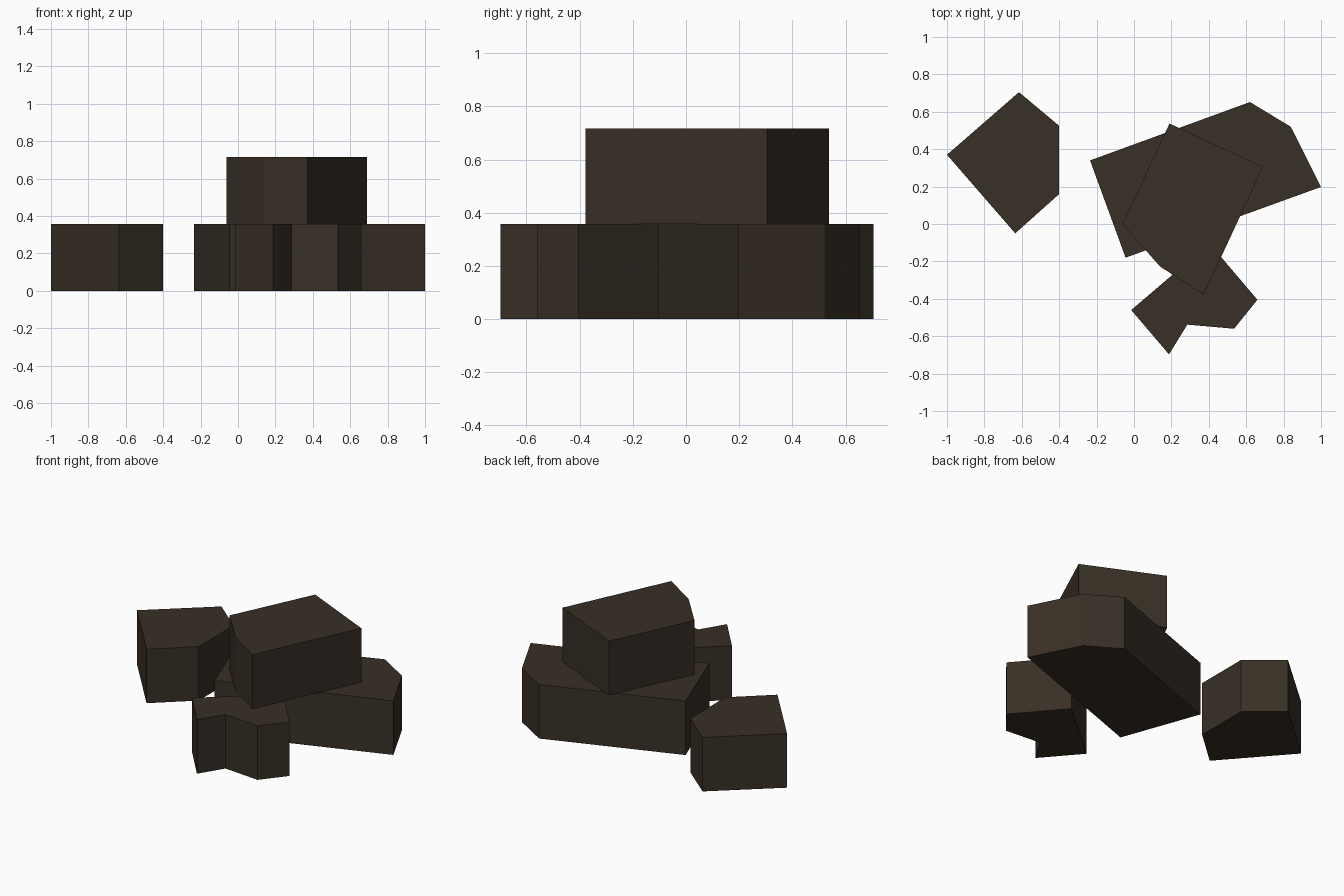
import bpy, bmesh

if "Cube" in bpy.data.objects:
    bpy.data.objects.remove(bpy.data.objects["Cube"])

mat = bpy.data.materials.new("dark_brown_stone")
mat.diffuse_color = (0.040, 0.029, 0.019, 1)
mat.use_nodes = True
mat.node_tree.nodes["Principled BSDF"].inputs["Base Color"].default_value = mat.diffuse_color

H = 0.358  # height of one stone layer


def stone(name, outline, z):
    """Extrude a plan outline into one flat-sided block."""
    bm = bmesh.new()
    face = bm.faces.new([bm.verts.new((x, y, z)) for x, y in outline])
    top = bmesh.ops.extrude_face_region(bm, geom=[face])["geom"]
    bmesh.ops.translate(bm, vec=(0, 0, H),
                        verts=[g for g in top if isinstance(g, bmesh.types.BMVert)])
    bmesh.ops.recalc_face_normals(bm, faces=bm.faces)
    me = bpy.data.meshes.new(name)
    bm.to_mesh(me)
    bm.free()
    me.materials.append(mat)
    bpy.context.collection.objects.link(bpy.data.objects.new(name, me))


# Separate stone on the left
stone("left_stone", [(-1, 0.37), (-0.635, -0.05), (-0.4, 0.16),
                     (-0.4, 0.525), (-0.615, 0.705)], 0)
# Long slab carrying the upper stone
stone("long_stone", [(-0.235, 0.34), (-0.045, -0.18), (1, 0.198),
                     (0.838, 0.52), (0.62, 0.652)], 0)
# Notched stone at the front
stone("front_stone", [(-0.015, -0.46), (0.187, -0.697), (0.285, -0.538),
                      (0.535, -0.56), (0.66, -0.405), (0.403, -0.103)], 0)
# Stone resting on top
stone("top_stone", [(0.19, 0.537), (-0.062, 0.0), (0.14, -0.228),
                    (0.372, -0.378), (0.69, 0.305)], H)
